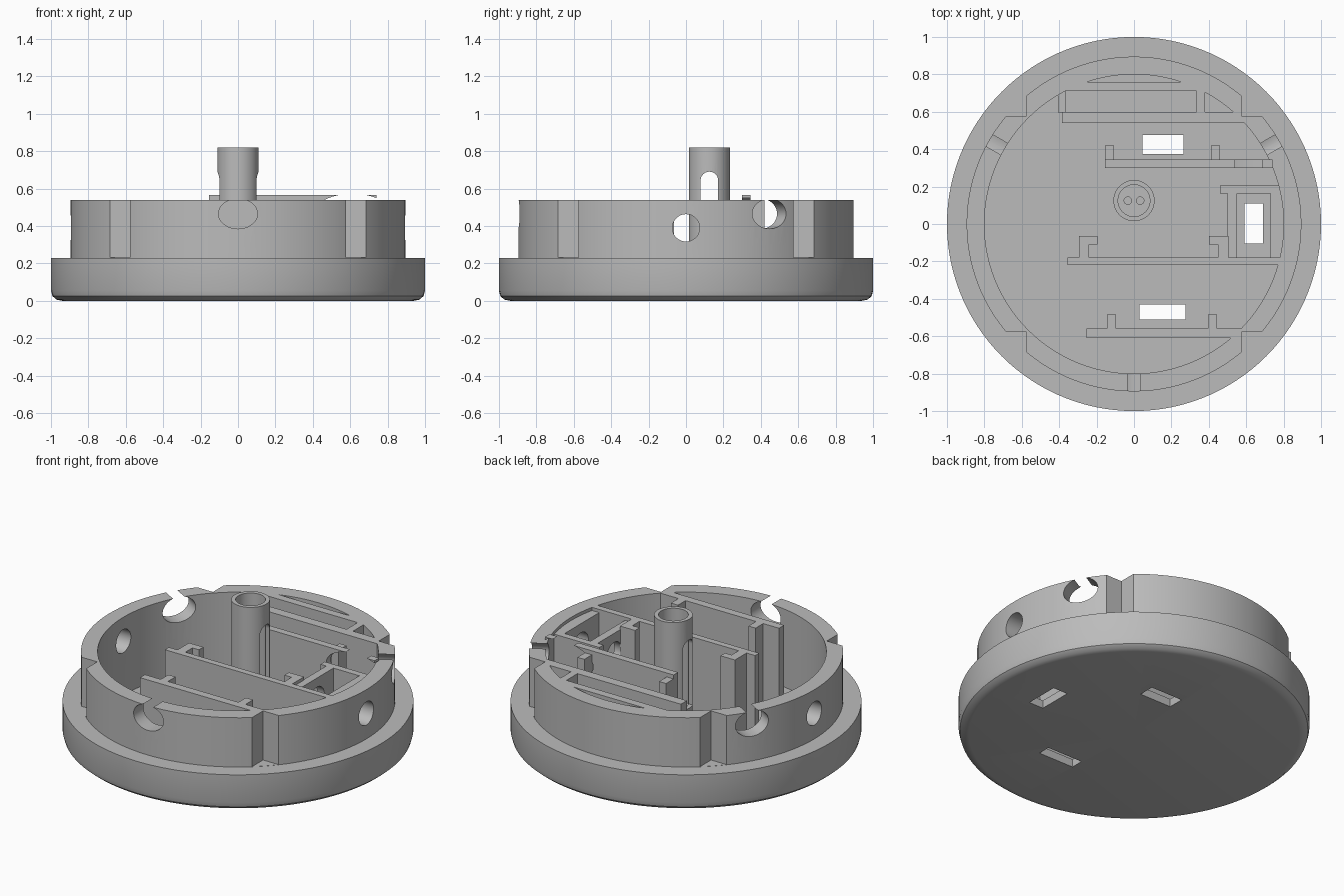
import bpy, bmesh
from math import radians, cos, sin, pi
from mathutils import Matrix, Vector

if "Cube" in bpy.data.objects:
    bpy.data.objects.remove(bpy.data.objects["Cube"])

grey = bpy.data.materials.new("plain grey")
grey.use_nodes = True
grey.diffuse_color = (0.5, 0.5, 0.5, 1)
grey.node_tree.nodes["Principled BSDF"].inputs["Base Color"].default_value = (0.5, 0.5, 0.5, 1)

FLOOR, LEDGE, RIM = 0.05, 0.23, 0.54


def to_object(name, bm):
    bmesh.ops.recalc_face_normals(bm, faces=bm.faces)
    mesh = bpy.data.meshes.new(name)
    bm.to_mesh(mesh)
    bm.free()
    mesh.materials.append(grey)
    obj = bpy.data.objects.new(name, mesh)
    bpy.context.collection.objects.link(obj)
    return obj


def box(name, x0, x1, y0, y1, z0=FLOOR - 0.01, z1=RIM):
    bm = bmesh.new()
    size = Matrix.Diagonal((x1 - x0, y1 - y0, z1 - z0, 1))
    centre = Matrix.Translation(((x0 + x1) / 2, (y0 + y1) / 2, (z0 + z1) / 2))
    bmesh.ops.create_cube(bm, size=1, matrix=centre @ size)
    return to_object(name, bm)


def rod(name, matrix, segments=48):
    bm = bmesh.new()
    bmesh.ops.create_cone(bm, cap_ends=True, segments=segments, radius1=1, radius2=1,
                          depth=1, matrix=matrix)
    return to_object(name, bm)


def radial_rod(name, angle, r0, r1, z, half_width, half_height):
    """Elliptical rod pointing outward from the centre."""
    return rod(name, Matrix.Rotation(radians(angle), 4, "Z")
               @ Matrix.Translation(((r0 + r1) / 2, 0, z))
               @ Matrix.Rotation(pi / 2, 4, "Y")
               @ Matrix.Diagonal((half_height, half_width, r1 - r0, 1)))


def lathe(name, profile, segments, centre=(0, 0)):
    bm = bmesh.new()
    rows = []
    for r, z in profile:
        count = 1 if r == 0 else segments
        rows.append([bm.verts.new((centre[0] + r * cos(2 * pi * i / segments),
                                   centre[1] + r * sin(2 * pi * i / segments), z))
                     for i in range(count)])
    for a, b in zip(rows, rows[1:]):
        for i in range(segments):
            j = (i + 1) % segments
            loop = [a[i % len(a)], a[j % len(a)], b[j % len(b)], b[i % len(b)]]
            bm.faces.new(list(dict.fromkeys(loop)))
    return to_object(name, bm)


def cut(target, cutters):
    bpy.context.view_layer.objects.active = target
    for cutter in cutters:
        mod = target.modifiers.new("cut", "BOOLEAN")
        mod.operation = "DIFFERENCE"
        mod.solver = "EXACT"
        mod.object = cutter
        bpy.ops.object.modifier_apply(modifier=mod.name)


# Round tray: rounded base, ledge, raised rim and hollow inside
tray = lathe("round_tray", [
    (0, 0), (0.94, 0), (0.97, 0.006), (0.992, 0.025), (1, 0.055), (1, LEDGE),
    (0.895, LEDGE), (0.895, RIM), (0.8, RIM), (0.8, FLOOR), (0, FLOOR)], 120)

# Cutters: rim notches, wire holes and floor slots
notches = []
for sx in (-1, 1):
    for sy in (-1, 1):
        xs, ys = sorted((sx * 0.577, sx)), sorted((sy * 0.575, sy))
        notches.append(box("notch_cutter", *xs, *ys, LEDGE + 0.001, 0.7))
wire_holes = [radial_rod("wire_hole_cutter", a, 0.68, 1.05, 0.465, 0.104, 0.08)
              for a in (-90, 30, 150)]
side_holes = [radial_rod("side_hole_cutter", 0, 0.35, 1.05, 0.39, 0.073, 0.073),
              radial_rod("side_hole_cutter", 180, 0.7, 1.05, 0.39, 0.073, 0.073)]
slots = [box("slot_cutter", *s, -0.1, 0.1) for s in (
    (0.045, 0.265, 0.375, 0.475), (0.03, 0.275, -0.51, -0.43), (0.59, 0.69, -0.105, 0.11))]
cut(tray, notches + wire_holes + side_holes + slots)

# Back holder: two walls with closed pockets between them
back_wall = box("back_holder_wall", -0.385, 0.6, 0.54, 0.6)
cut(back_wall, notches)
parts = [tray, back_wall,
         box("back_holder_outer_wall", -0.405, 0.38, 0.71, 0.76),
         box("back_holder_divider", 0.335, 0.38, 0.6, 0.71),
         box("back_holder_low_end", -0.405, -0.365, 0.595, 0.715, z1=0.46)]

# Rear divider, cut away beside the wire hole
rear_divider = box("rear_divider", -0.155, 0.74, 0.3, 0.345, z1=0.565)
wall_cutter = rod("wall_cutter", Matrix.Translation((0.612, 0.32, 0.465))
                  @ Matrix.Rotation(pi / 2, 4, "X") @ Matrix.Diagonal((0.208, 0.107, 0.2, 1)))
cut(rear_divider, [wall_cutter])
parts.append(rear_divider)
for x in (-0.155, 0.413):
    parts.append(box("rear_divider_prong", x, x + 0.048, 0.34, 0.42))

# Middle divider with hooked prongs
parts += [box("middle_divider", -0.355, 0.79, -0.22, -0.18),
          box("middle_left_prong", -0.295, -0.24, -0.185, -0.065),
          box("middle_left_hook", -0.245, -0.195, -0.11, -0.065),
          box("middle_right_prong", 0.45, 0.505, -0.185, -0.065),
          box("middle_right_hook", 0.4, 0.455, -0.11, -0.065)]

# Front divider with prongs
parts.append(box("front_divider", -0.255, 0.575, -0.61, -0.56))
for x in (-0.145, 0.395):
    parts.append(box("front_divider_prong", x, x + 0.05, -0.565, -0.485))

# Side frame, pierced by the side hole
frame = [box("frame_rear_wall", 0.46, 0.79, 0.163, 0.205, z1=0.52),
         box("frame_inner_wall", 0.5, 0.55, -0.185, 0.17, z1=0.52),
         box("frame_outer_wall", 0.73, 0.81, -0.185, 0.17, z1=0.52)]
for wall in frame[1:]:
    cut(wall, side_holes[:1])
parts += frame

# Centre tube with arched side opening and two small holes in its seat
SEAT, TUBE_Y = 0.25, 0.125
tube = lathe("centre_tube", [(0, FLOOR - 0.01), (0.11, FLOOR - 0.01), (0.11, 0.82),
                             (0.085, 0.82), (0.085, SEAT), (0, SEAT)], 48, (0, TUBE_Y))
arch_box = box("arch_cutter", -0.2, 0.2, TUBE_Y - 0.047, TUBE_Y + 0.047, SEAT + 0.01, 0.643)
arch_top = rod("arch_cutter", Matrix.Translation((0, TUBE_Y, 0.643))
               @ Matrix.Rotation(pi / 2, 4, "Y") @ Matrix.Diagonal((0.047, 0.047, 0.4, 1)))
pin_holes = [rod("pin_hole_cutter", Matrix.Translation((x, TUBE_Y, SEAT))
                 @ Matrix.Diagonal((0.02, 0.02, 0.2, 1)), 20) for x in (-0.033, 0.033)]
cut(tube, [arch_box, arch_top] + pin_holes)
parts.append(tube)

# Remove the cutters and shade the round parts smooth
for obj in list(bpy.context.scene.objects):
    if "_cutter" in obj.name:
        bpy.data.objects.remove(obj)
bpy.ops.object.select_all(action="DESELECT")
for obj in (tray, tube, rear_divider, frame[1], frame[2]):
    obj.select_set(True)
bpy.context.view_layer.objects.active = tray
bpy.ops.object.shade_smooth_by_angle(angle=radians(30))
